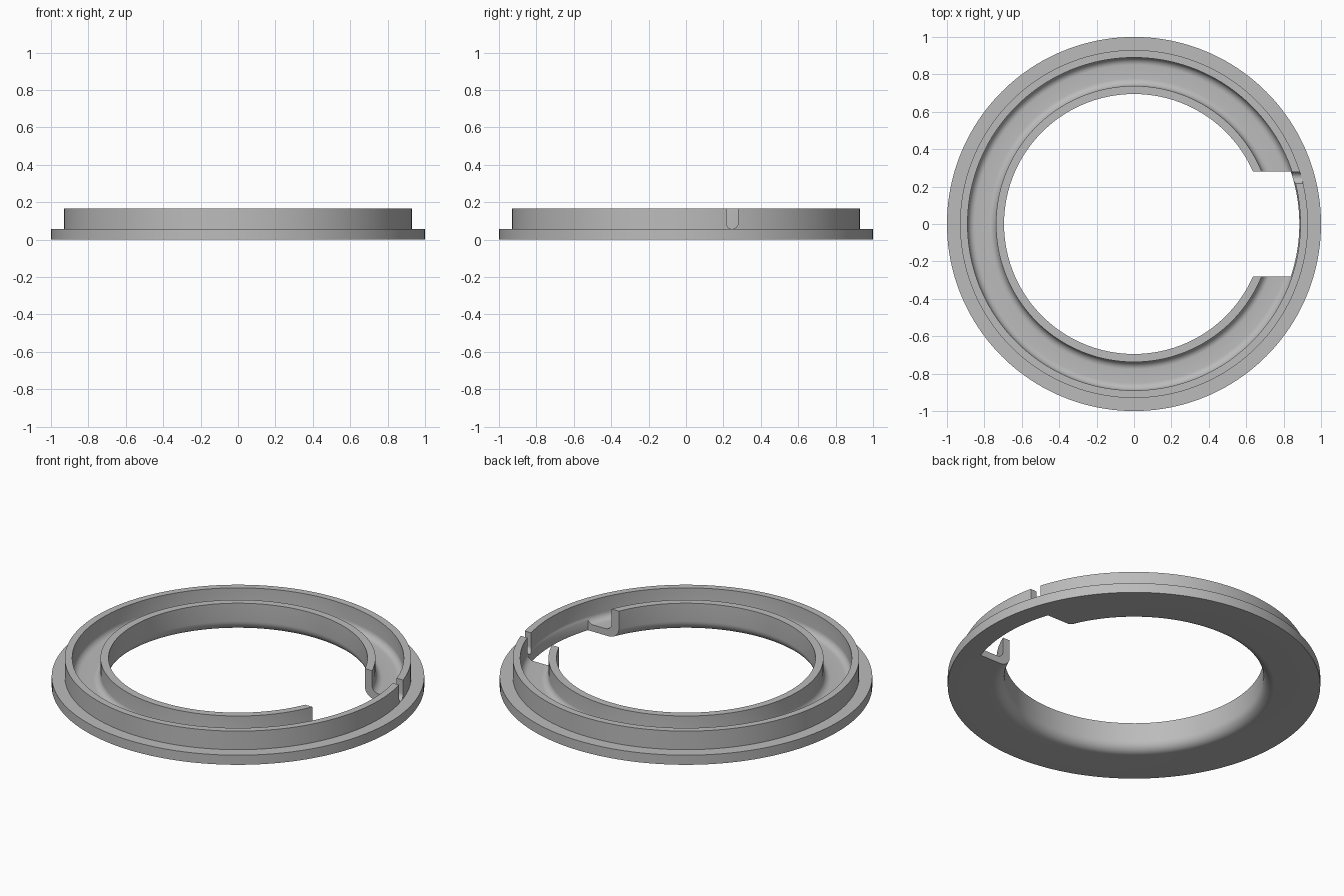
import bpy, bmesh, math

if "Cube" in bpy.data.objects:
    bpy.data.objects.remove(bpy.data.objects["Cube"])

grey = bpy.data.materials.new("plain grey")
grey.diffuse_color = (0.5, 0.5, 0.5, 1)
grey.use_nodes = True
grey.node_tree.nodes["Principled BSDF"].inputs["Base Color"].default_value = grey.diffuse_color


def make_object(name, bm):
    bmesh.ops.recalc_face_normals(bm, faces=bm.faces)
    mesh = bpy.data.meshes.new(name)
    bm.to_mesh(mesh)
    bm.free()
    mesh.materials.append(grey)
    obj = bpy.data.objects.new(name, mesh)
    bpy.context.collection.objects.link(obj)
    return obj


def arc(cx, cy, r, a0, a1, n=8):
    """Points on a circular arc, angles in degrees."""
    angles = [math.radians(a0 + (a1 - a0) * i / n) for i in range(n + 1)]
    return [(cx + r * math.cos(a), cy + r * math.sin(a)) for a in angles]


def prism(name, points, shift):
    """Extrude a closed outline into a solid cutter."""
    bm = bmesh.new()
    face = bm.faces.new([bm.verts.new(p) for p in points])
    ext = bmesh.ops.extrude_face_region(bm, geom=[face])
    verts = [g for g in ext["geom"] if isinstance(g, bmesh.types.BMVert)]
    bmesh.ops.translate(bm, vec=shift, verts=verts)
    obj = make_object(name, bm)
    obj.hide_render = True
    obj.hide_set(True)
    return obj


# Ring cross-section (radius, height): flange, outer wall, trough, inner wall
TOP, FLANGE, FLOOR = 0.167, 0.057, 0.04
R_OUT, R_IN = 0.89, 0.738
profile = [(1.0, 0), (1.0, FLANGE), (0.93, FLANGE), (0.93, TOP), (R_OUT, TOP)]
profile += arc(R_OUT - 0.04, FLOOR + 0.04, 0.04, 0, -90)
profile += arc(R_IN + 0.04, FLOOR + 0.04, 0.04, 270, 180)
profile += [(R_IN, TOP), (0.695, TOP)]
profile += arc(0.695 + 0.06, 0.06, 0.06, 180, 270)

SEGMENTS = 160
bm = bmesh.new()
rings = []
for i in range(SEGMENTS):
    a = 2 * math.pi * i / SEGMENTS
    rings.append([bm.verts.new((r * math.cos(a), r * math.sin(a), z)) for r, z in profile])
for i in range(SEGMENTS):
    a, b = rings[i], rings[(i + 1) % SEGMENTS]
    for j in range(len(profile)):
        k = (j + 1) % len(profile)
        bm.faces.new((a[j], b[j], b[k], a[k]))
ring = make_object("trough_ring", bm)

# Opening through the inner wall and floor, ending just inside the outer wall
half = math.degrees(math.asin(0.28 / 0.884))
outline = [(0.4, 0.28), (0.4, -0.28)] + arc(0, 0, 0.884, -half, half, 24)
gap = prism("gap_cutter", [(x, y, -0.1) for x, y in outline], (0, 0, 0.5))

# Round-bottomed slot through the outer wall
slot_outline = [(0.278, 0.3)] + arc(0.247, FLANGE + 0.031, 0.031, 0, -180, 12) + [(0.216, 0.3)]
slot = prism("slot_cutter", [(0.8, y, z) for y, z in slot_outline], (0.3, 0, 0))

for cutter in (gap, slot):
    mod = ring.modifiers.new(cutter.name, 'BOOLEAN')
    mod.operation = 'DIFFERENCE'
    mod.solver = 'EXACT'
    mod.object = cutter

# Apply the cuts, then smooth the round surfaces
bpy.context.view_layer.objects.active = ring
ring.select_set(True)
for mod in list(ring.modifiers):
    bpy.ops.object.modifier_apply(modifier=mod.name)
for cutter in (gap, slot):
    bpy.data.objects.remove(cutter)
bpy.ops.object.shade_smooth_by_angle(angle=math.radians(30))
